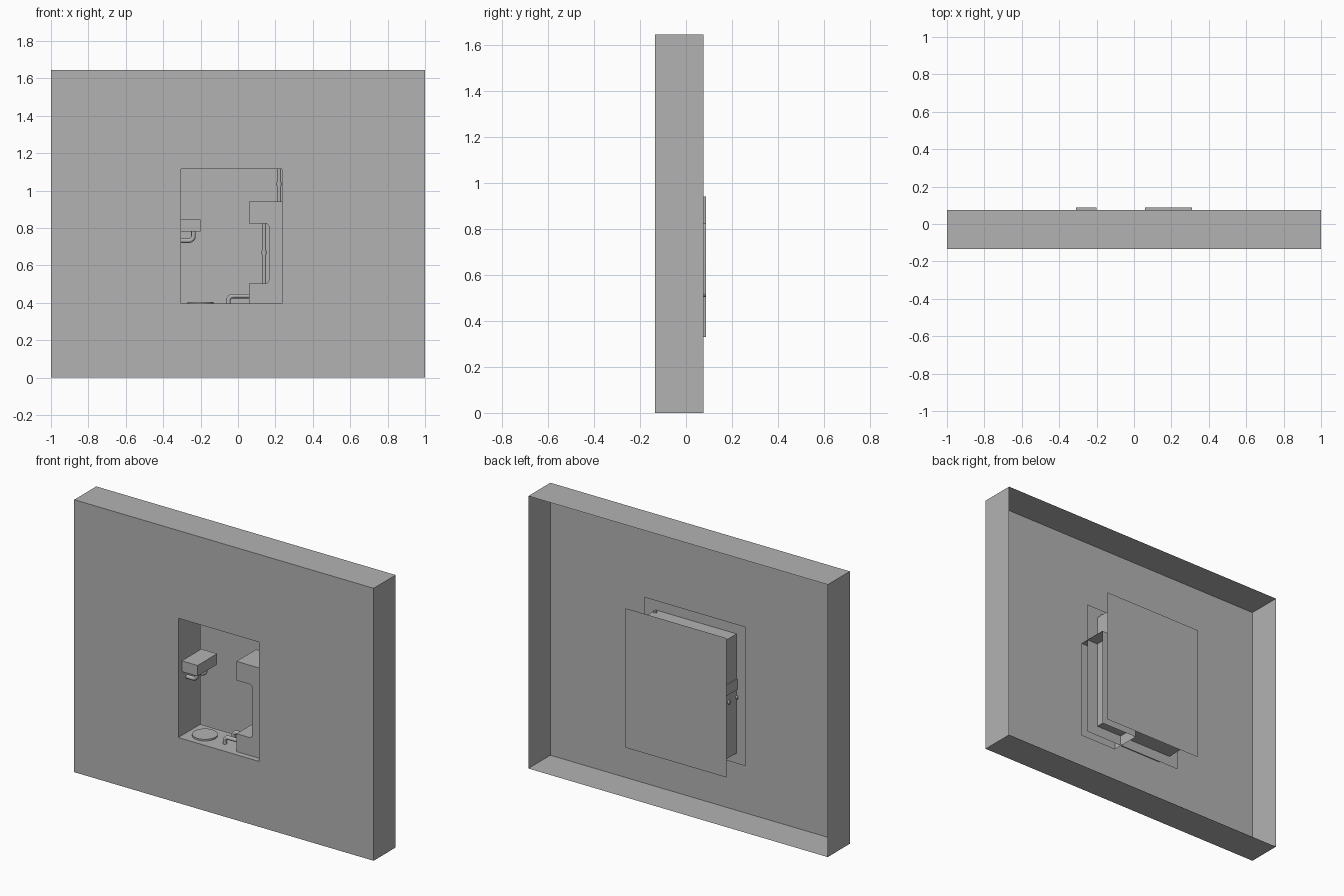
import bpy, bmesh, math

if "Cube" in bpy.data.objects:
    bpy.data.objects.remove(bpy.data.objects["Cube"])

grey = bpy.data.materials.new("plain_grey")
grey.diffuse_color = (0.45, 0.45, 0.45, 1)
grey.use_nodes = True
grey.node_tree.nodes["Principled BSDF"].inputs["Base Color"].default_value = grey.diffuse_color

FRONT, RIM, FLANGE, BACK = -0.134, 0.076, -0.047, 0.134
OPENING = (-0.305, 0.235, 0.395, 1.115)     # x0, x1, z0, z1
PLATE = (-0.365, 0.31, 0.333, 1.174)
WALL = (-1.0, 1.0, 0.0, 1.645)


def finish(name, bm, smooth=False, fix_normals=False):
    if fix_normals:
        bmesh.ops.recalc_face_normals(bm, faces=bm.faces[:])
    me = bpy.data.meshes.new(name)
    bm.to_mesh(me)
    bm.free()
    me.materials.append(grey)
    ob = bpy.data.objects.new(name, me)
    bpy.context.collection.objects.link(ob)
    if smooth:
        bpy.context.view_layer.objects.active = ob
        ob.select_set(True)
        bpy.ops.object.shade_smooth_by_angle(angle=math.radians(40))
        ob.select_set(False)
    return ob


def rect(bm, r, y):
    x0, x1, z0, z1 = r
    return [bm.verts.new((x, y, z)) for x, z in ((x0, z0), (x1, z0), (x1, z1), (x0, z1))]


def bridge(bm, a, b):
    n = len(a)
    for i in range(n):
        j = (i + 1) % n
        bm.faces.new((a[i], a[j], b[j], b[i]))


def box(name, x, y, z):
    bm = bmesh.new()
    a = rect(bm, (x[0], x[1], z[0], z[1]), y[0])
    b = rect(bm, (x[0], x[1], z[0], z[1]), y[1])
    bm.faces.new(a)
    bm.faces.new(b[::-1])
    bridge(bm, a, b)
    return finish(name, bm, fix_normals=True)


def arc(cx, cz, r, a0, a1, n=6):
    return [(cx + r * math.cos(math.radians(a0 + (a1 - a0) * i / n)),
             cz + r * math.sin(math.radians(a0 + (a1 - a0) * i / n))) for i in range(n + 1)]


def pipe(name, path, y, r, sides=16):
    """Round pipe along a path in the xz plane."""
    bm = bmesh.new()
    rings = []
    for i, (x, z) in enumerate(path):
        p, q = path[max(i - 1, 0)], path[min(i + 1, len(path) - 1)]
        dx, dz = q[0] - p[0], q[1] - p[1]
        d = math.hypot(dx, dz)
        ring = []
        for k in range(sides):
            a = 2 * math.pi * k / sides
            c = r * math.cos(a)
            ring.append(bm.verts.new((x - dz / d * c, y + r * math.sin(a), z + dx / d * c)))
        rings.append(ring)
    for a, b in zip(rings, rings[1:]):
        bridge(bm, a, b)
    bm.faces.new(rings[0])
    bm.faces.new(rings[-1])
    return finish(name, bm, True, True)


# Wall shell: front with opening, sides, open back, and the niche lining
bm = bmesh.new()
hole, edge = rect(bm, OPENING, FRONT), rect(bm, WALL, FRONT)
bridge(bm, edge, hole)
bridge(bm, rect(bm, WALL, RIM), edge)
bridge(bm, hole, rect(bm, OPENING, RIM))
finish("wall_shell", bm)

# Thin flange around the niche
bm = bmesh.new()
bridge(bm, rect(bm, PLATE, FLANGE), rect(bm, OPENING, FLANGE))
finish("niche_flange", bm)

# Thin back panel behind the niche
bm = bmesh.new()
bm.faces.new(rect(bm, PLATE, BACK))
finish("niche_back_panel", bm)

# C-shaped housing on the right, open on its hidden right and lower sides
R = 0.02
profile = [(0.31, 0.94), (0.06, 0.94), (0.06, 0.825)]
profile += arc(0.165 - R, 0.825 - R, R, 90, 0)
profile += arc(0.165 - R, 0.503 + R, R, 0, -90)
profile += [(0.06, 0.503), (0.06, 0.33)]
bm = bmesh.new()
f = [bm.verts.new((x, -0.1, z)) for x, z in profile + [(0.31, 0.33)]]
b = [bm.verts.new((x, 0.087, z)) for x, z in profile + [(0.31, 0.33)]]
for i in range(len(profile) - 1):
    bm.faces.new((f[i], f[i + 1], b[i + 1], b[i]))
bm.faces.new(f)
bm.faces.new(b[::-1])
finish("right_housing", bm, True, True)

# Block on the left wall
box("left_block", (-0.31, -0.2), (-0.1, 0.087), (0.78, 0.845))

# Pairs of bent spouts below the block and beside the housing
left_path = [(-0.238, 0.785)] + arc(-0.263, 0.757, 0.025, 0, -90) + [(-0.315, 0.732)]
right_path = [(0.065, 0.436)] + arc(-0.026, 0.41, 0.026, 90, 180) + [(-0.052, 0.395)]
for tag, y in (("front", -0.05), ("rear", 0.03)):
    pipe("left_spout_" + tag, left_path, y, 0.012)
    pipe("right_spout_" + tag, right_path, y, 0.012)

# Upright rods with collars
for tag, x, z0, z1 in (("lower", 0.14, 0.5, 0.828), ("upper", 0.22, 0.935, 1.125)):
    mid = (z0 + z1) / 2 + 0.005
    pipe(tag + "_rod", [(x, z0), (x, z1)], -0.02, 0.011)
    pipe(tag + "_rod_collar", [(x, mid - 0.01), (x, mid + 0.01)], -0.02, 0.0135)

# Round tray on the niche floor
pipe("floor_tray", [(-0.2, 0.395), (-0.2, 0.405)], -0.03, 0.07, 32)
